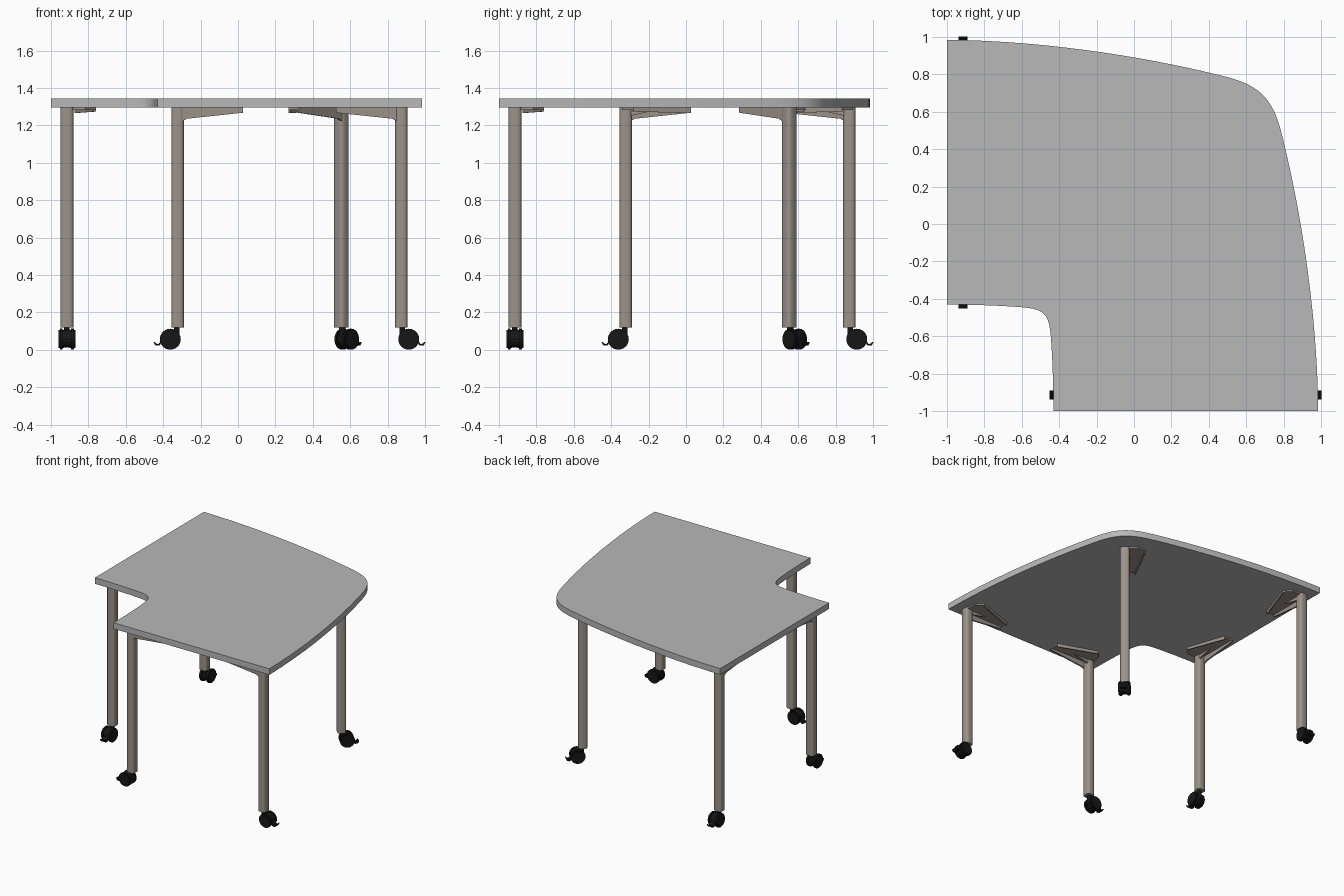
import bpy
import bmesh
import math
from mathutils import Matrix, Vector
from mathutils.geometry import interpolate_bezier

cube = bpy.data.objects.get("Cube")
if cube:
    bpy.data.objects.remove(cube, do_unlink=True)


def material(name, color, rough):
    m = bpy.data.materials.new(name)
    m.use_nodes = True
    m.diffuse_color = (*color, 1)
    node = m.node_tree.nodes["Principled BSDF"]
    node.inputs["Base Color"].default_value = (*color, 1)
    node.inputs["Roughness"].default_value = rough
    return m


GREY = material("light grey laminate", (0.48, 0.48, 0.48), 0.6)
TAUPE = material("taupe metal", (0.33, 0.29, 0.255), 0.5)
BLACK = material("black plastic", (0.008, 0.008, 0.008), 0.6)


def finish(bm, name, mat, matrix=Matrix()):
    bm.transform(matrix)
    bmesh.ops.recalc_face_normals(bm, faces=bm.faces)
    mesh = bpy.data.meshes.new(name)
    bm.to_mesh(mesh)
    bm.free()
    mesh.materials.append(mat)
    obj = bpy.data.objects.new(name, mesh)
    bpy.context.collection.objects.link(obj)
    bpy.context.view_layer.objects.active = obj
    bpy.ops.object.select_all(action="DESELECT")
    obj.select_set(True)
    bpy.ops.object.shade_smooth_by_angle(angle=math.radians(35))
    return obj


def add_prism(bm, points, offset):
    """Extrude a closed loop of 3D points along an offset."""
    face = bm.faces.new([bm.verts.new(p) for p in points])
    new = bmesh.ops.extrude_face_region(bm, geom=[face], use_keep_orig=True)["geom"]
    bmesh.ops.translate(bm, vec=Vector(offset),
                        verts=[v for v in new if isinstance(v, bmesh.types.BMVert)])


def add_box(bm, center, size, bevel=0.0, segments=3):
    m = Matrix.Translation(center) @ Matrix.Diagonal((*size, 1))
    verts = bmesh.ops.create_cube(bm, size=1, matrix=m)["verts"]
    if bevel:
        # Round only the upright edges
        edges = [e for e in {e for v in verts for e in v.link_edges}
                 if abs(e.verts[0].co.z - e.verts[1].co.z) > 1e-4]
        bmesh.ops.bevel(bm, geom=edges, offset=bevel, segments=segments,
                        affect="EDGES", profile=0.5)


def add_disc(bm, center, radius, width, sides=24, bevel=0.008):
    """Cylinder whose axle runs along local y."""
    m = Matrix.Translation(center) @ Matrix.Rotation(math.pi / 2, 4, "X")
    verts = bmesh.ops.create_cone(bm, cap_ends=True, segments=sides, radius1=radius,
                                  radius2=radius, depth=width, matrix=m)["verts"]
    if bevel:
        edges = [e for e in {e for v in verts for e in v.link_edges}
                 if abs(e.verts[0].co.y - e.verts[1].co.y) < 1e-4]
        bmesh.ops.bevel(bm, geom=edges, offset=bevel, segments=2, affect="EDGES")


# Tabletop: outline mirrored across the diagonal
def bezier(points, count):
    return [Vector((p.x, p.y, 0)) for p in
            interpolate_bezier(*[Vector((*p, 0)) for p in points], count)]


back = bezier([(-1, .985), (-.5, .98), (.05, .9), (.5, .785)], 20)
corner = bezier([(.5, .785), (.67, .74), (.74, .67), (.785, .5)], 17)
side = [Vector((p.y, p.x, 0)) for p in reversed(back)]
notch = bezier([(-.43, -1), (-.431, -.85), (-.437, -.7), (-.445, -.6)], 6)
notch_corner = bezier([(-.445, -.6), (-.455, -.48), (-.48, -.455), (-.6, -.445)], 13)
notch_end = [Vector((p.y, p.x, 0)) for p in reversed(notch)]
outline = back + corner[1:-1] + side + notch + notch_corner[1:-1] + notch_end
bm = bmesh.new()
add_prism(bm, [p + Vector((0, 0, 1.295)) for p in outline], (0, 0, 0.05))
finish(bm, "tabletop", GREY)


def make_leg(name, x, y, arm, inward):
    """Local x runs along the bracket arm, local y toward the plate's wide side."""
    a, w = Vector((*arm, 0)).normalized(), Vector((*inward, 0)).normalized()
    frame = Matrix(((a.x, w.x, 0, x), (a.y, w.y, 0, y), (0, 0, 1, 0), (0, 0, 0, 1)))

    # Post
    bm = bmesh.new()
    add_box(bm, (0, 0, 0.7075), (0.066, 0.07, 1.175), bevel=0.02)
    finish(bm, name + "_post", TAUPE, frame)

    # Mounting bracket: tapered plate with a deep outer fin and a shallow inner lip
    bm = bmesh.new()
    plate = [(-.02, -.03), (.35, -.03), (.35, .05), (.04, .155), (-.02, .1)]
    add_prism(bm, [(u, v, 1.283) for u, v in plate], (0, 0, 0.012))
    fin = [(.02, 1.29), (.35, 1.29), (.35, 1.268), (.05, 1.236), (.02, 1.22)]
    add_prism(bm, [(u, -.03, z) for u, z in fin], (0, 0.012, 0))
    add_prism(bm, [(.02, .015, 1.29), (.2, .015, 1.29), (.02, .015, 1.25)], (0, 0.012, 0))
    lip = [(.35, .05, 1.288), (.04, .155, 1.288), (.04, .155, 1.274), (.35, .05, 1.266)]
    add_prism(bm, lip, (-.003, -.01, 0))
    finish(bm, name + "_bracket", TAUPE, frame)

    # Caster: twin wheels, hub, hood, stem and brake pedal
    bm = bmesh.new()
    for s in (-1, 1):
        add_disc(bm, (-.04, s * .03, .057), .056, .03)
    add_disc(bm, (-.04, 0, .06), .048, .034, bevel=0)
    add_box(bm, (-.005, 0, .085), (.03, .03, .08), bevel=.008)
    pedal = [(-.085, .04), (-.1, .022), (-.12, .024), (-.13, .042),
             (-.122, .042), (-.115, .033), (-.103, .032), (-.085, .055)]
    add_prism(bm, [(u, -.024, z) for u, z in pedal], (0, .048, 0))
    finish(bm, name + "_caster", BLACK, frame)


make_leg("back_right_leg", -.915, .873, (0, -1), (1, 0))
make_leg("middle_right_leg", -.915, -.322, (0, 1), (1, 0))
make_leg("front_right_leg", -.322, -.915, (1, 0), (0, 1))
make_leg("front_left_leg", .873, -.915, (-1, 0), (0, 1))
make_leg("back_left_leg", .553, .553, (-1, -1), (-1, 1))
